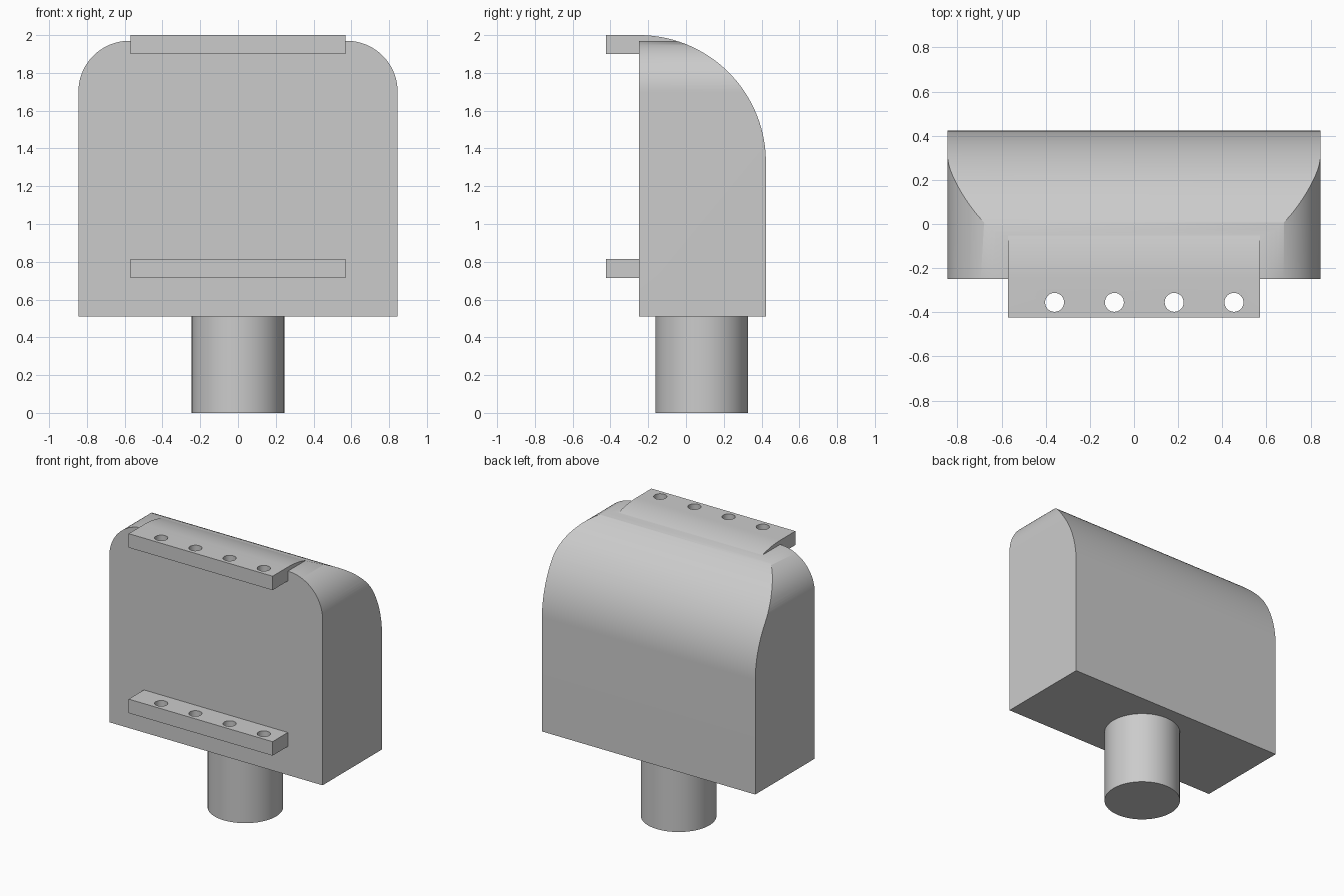
import bpy, bmesh
from math import sin, cos, asin, acos, pi, radians
from mathutils import Matrix, Vector

cube = bpy.data.objects.get("Cube")
if cube:
    bpy.data.objects.remove(cube, do_unlink=True)

grey = bpy.data.materials.new("plain grey")
grey.use_nodes = True
grey.diffuse_color = (0.6, 0.6, 0.6, 1)
grey.node_tree.nodes["Principled BSDF"].inputs["Base Color"].default_value = (0.6, 0.6, 0.6, 1)

FRONT, BACK = -0.25, 0.423
BAR_FRONT, BAR_HALF = -0.423, 0.57
BASE, SHOULDER, TOP = 0.51, 1.97, 2.0
HALF = 0.845
ROUND = BACK - FRONT              # radius of the rounded back
CORNER = 0.27                     # radius of the front corners


def add_object(name, bm):
    bmesh.ops.recalc_face_normals(bm, faces=bm.faces)
    mesh = bpy.data.meshes.new(name)
    bm.to_mesh(mesh)
    bm.free()
    mesh.materials.append(grey)
    obj = bpy.data.objects.new(name, mesh)
    bpy.context.collection.objects.link(obj)
    return obj


def prism(name, points, sweep):
    """Extrude a closed outline along the sweep vector."""
    bm = bmesh.new()
    face = bm.faces.new([bm.verts.new(p) for p in points])
    made = bmesh.ops.extrude_face_region(bm, geom=[face], use_keep_orig=True)
    verts = [g for g in made["geom"] if isinstance(g, bmesh.types.BMVert)]
    bmesh.ops.translate(bm, verts=verts, vec=Vector(sweep))
    return add_object(name, bm)


def arc(cx, cy, r, start, end, n):
    steps = [start + (end - start) * i / n for i in range(n + 1)]
    return [(cx + r * cos(a), cy + r * sin(a)) for a in steps]


def boolean(obj, tool, operation):
    mod = obj.modifiers.new("boolean", 'BOOLEAN')
    mod.operation, mod.object, mod.solver = operation, tool, 'EXACT'
    graph = bpy.context.evaluated_depsgraph_get()
    mesh = bpy.data.meshes.new_from_object(obj.evaluated_get(graph))
    obj.modifiers.clear()
    obj.data = mesh


def smooth(obj):
    bpy.ops.object.select_all(action='DESELECT')
    obj.select_set(True)
    bpy.context.view_layer.objects.active = obj
    bpy.ops.object.shade_smooth_by_angle(angle=radians(30))


# Body: rounded front outline crossed with the curved side outline
right = arc(HALF - CORNER, SHOULDER - CORNER, CORNER, 0, pi / 2, 24)
outline = [(HALF, BASE)] + right + [(-x, z) for x, z in reversed(right)] + [(-HALF, BASE)]
body = prism("body", [(x, FRONT, z) for x, z in outline], (0, 1, 0))

side = [(FRONT - 0.2, 0), (BACK, 0)] + arc(FRONT, TOP - ROUND, ROUND, 0, pi / 2, 48)
side.append((FRONT - 0.2, TOP))
side_cutter = prism("side_cutter", [(-1, y, z) for y, z in side], (2, 0, 0))
boolean(body, side_cutter, 'INTERSECT')

# Upper bar flows over the top edge into the rounded back
fade = asin((SHOULDER - TOP + ROUND) / ROUND)
lip = [(BAR_FRONT, 1.9), (BAR_FRONT, TOP)]
lip += arc(FRONT, TOP - ROUND, ROUND, pi / 2, fade, 10)
lip += [(FRONT + 0.01, 1.9)]
upper_bar = prism("upper_bar", [(-BAR_HALF, y, z) for y, z in lip], (2 * BAR_HALF, 0, 0))

# Lower bar
bar = [(BAR_FRONT, 0.715), (BAR_FRONT, 0.815), (FRONT, 0.815), (FRONT, 0.715)]
lower_bar = prism("lower_bar", [(-BAR_HALF, y, z) for y, z in bar], (2 * BAR_HALF, 0, 0))

# Four holes through both bars
bm = bmesh.new()
for i in range(4):
    bmesh.ops.create_cone(bm, cap_ends=True, segments=32, radius1=0.043, radius2=0.043,
                          depth=1.6, matrix=Matrix.Translation((-0.36 + 0.271 * i, -0.355, 1.4)))
hole_cutter = add_object("hole_cutter", bm)
for obj in (upper_bar, lower_bar):
    boolean(obj, hole_cutter, 'DIFFERENCE')

# Round post below the body
bm = bmesh.new()
bmesh.ops.create_cone(bm, cap_ends=True, segments=64, radius1=0.245, radius2=0.245,
                      depth=BASE, matrix=Matrix.Translation((0, 0.083, BASE / 2)))
post = add_object("post", bm)

for obj in (body, upper_bar, lower_bar, post):
    smooth(obj)
for helper in (side_cutter, hole_cutter):
    bpy.data.objects.remove(helper, do_unlink=True)
